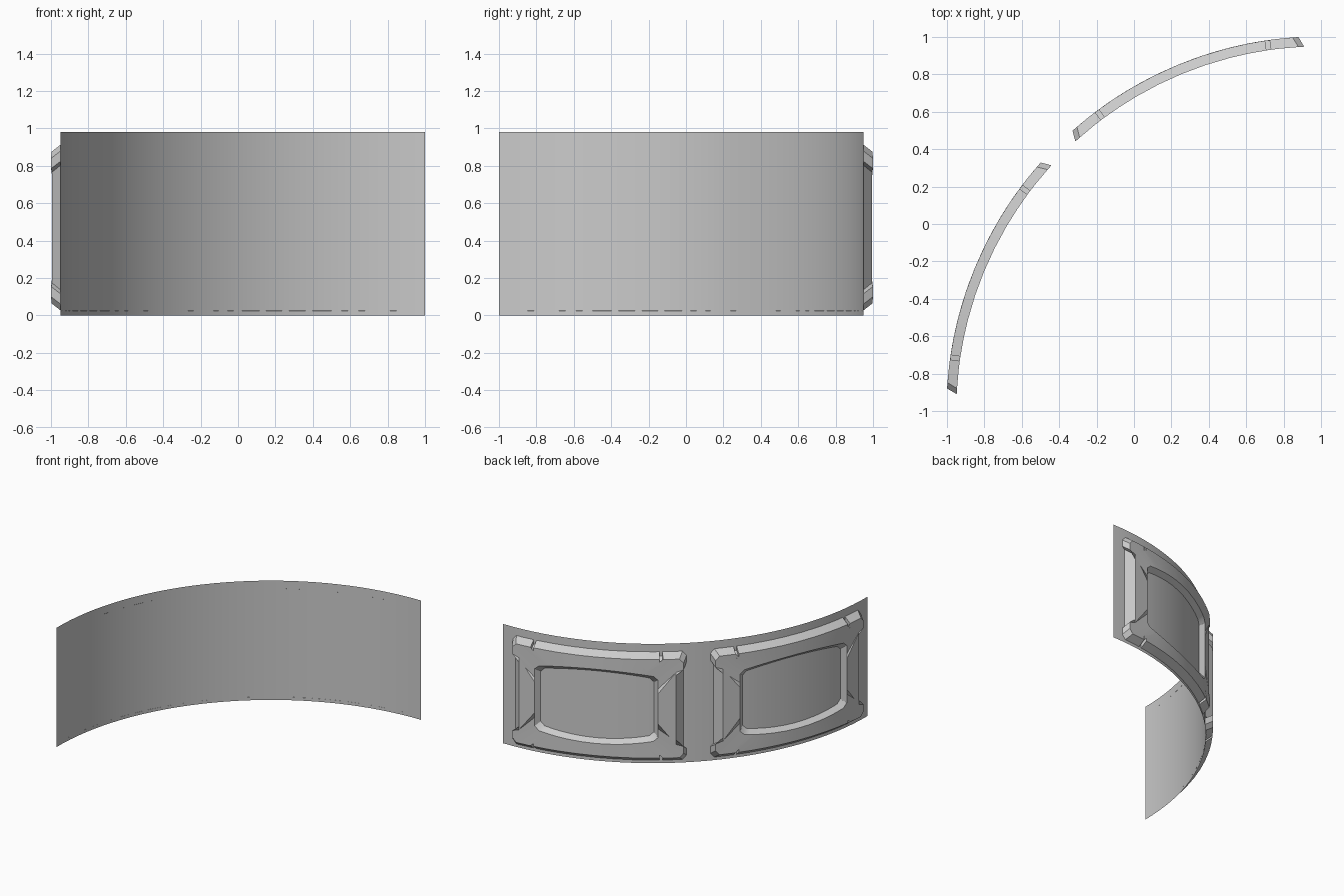
import bpy, bmesh, math

if "Cube" in bpy.data.objects:
    bpy.data.objects.remove(bpy.data.objects["Cube"])

CX, CY = 1.0, -1.0      # axis of the quarter-round wall
R = 1.95                # wall radius
MID_Z = 0.47            # height of the panel centres


def on_arc(deg, r, z):
    t = math.radians(deg)
    return (CX - r * math.sin(t), CY + r * math.cos(t), z)


def finish(bm, name):
    me = bpy.data.meshes.new(name)
    bmesh.ops.recalc_face_normals(bm, faces=bm.faces)
    bm.to_mesh(me)
    bm.free()
    ob = bpy.data.objects.new(name, me)
    bpy.context.collection.objects.link(ob)
    bpy.ops.object.select_all(action='DESELECT')
    ob.select_set(True)
    bpy.context.view_layer.objects.active = ob
    bpy.ops.object.shade_smooth_by_angle(angle=math.radians(25))
    return ob


# Curved wall: one thin sheet through 90 degrees
bm = bmesh.new()
SEG = 36
cols = [[bm.verts.new(on_arc(90 * i / SEG, R, z)) for z in (0, 0.98)] for i in range(SEG + 1)]
for a, b in zip(cols, cols[1:]):
    bm.faces.new((a[0], b[0], b[1], a[1]))
finish(bm, "curved_wall")

# Quarter outlines as (degrees from panel centre, height from panel centre)
K = 9  # index of the last point on the top edge


def frame_quarter(end, half, inset, bevel):
    edge = [(a, half) for a in (0, 4, 8, 11, 13.9)]
    slot = [(13.9, half - 0.035), (14.6, half - 0.035), (14.6, half)]
    corner = [(16, half), (end - 0.9, half), (end, half - 0.035),
              (end, half - 0.09), (inset, half - 0.09 - bevel)]
    return edge + slot + corner


def window_quarter(end, half):
    top = [0, 3, 6, 8.5, 10, 10.3, 10.6, 10.9, 11.6, 12.6]
    pts = [(a * end / 13.6, half - 0.045 * (a / 13.6) ** 2) for a in top]
    return pts + [(end, half - 0.07), (end, half - 0.14), (end, half - 0.18)]


def mirror_ring(q):
    return (q + [(a, -z) for a, z in reversed(q)]
            + [(-a, -z) for a, z in q[1:]]
            + [(-a, z) for a, z in reversed(q[1:])])


# Raised panel: bevelled, slotted rim around a shallow recessed window
def panel(name, mid):
    bm = bmesh.new()
    layers = [(R, frame_quarter(19.85, 0.445, 19.2, 0.02)),
              (R + 0.053, frame_quarter(19.05, 0.405, 17.4, 0.02)),
              (R + 0.053, window_quarter(13.6, 0.305)),
              (R + 0.015, window_quarter(12.7, 0.275))]
    n = len(layers[0][1])
    rings = [[bm.verts.new(on_arc(mid + a, r, MID_Z + z)) for a, z in mirror_ring(q)]
             for r, q in layers]
    count = 4 * n - 2
    for lo, hi in zip(rings, rings[1:]):
        for i in range(count):
            j = (i + 1) % count
            bm.faces.new((lo[i], lo[j], hi[j], hi[i]))
    # window floor in vertical strips, closed by an end piece on each side
    f = rings[-1]
    for i in range(K):
        bm.faces.new((f[i], f[i + 1], f[2 * n - 2 - i], f[2 * n - 1 - i]))
        bm.faces.new((f[-i if i else 0], f[-i - 1], f[2 * n + i], f[2 * n - 1 + i]))
    bm.faces.new(f[K:2 * n - K])
    bm.faces.new(f[2 * n - 1 + K:count - K + 1])
    return finish(bm, name)


panel("right_window_panel", 22.5)
panel("left_window_panel", 67.5)
